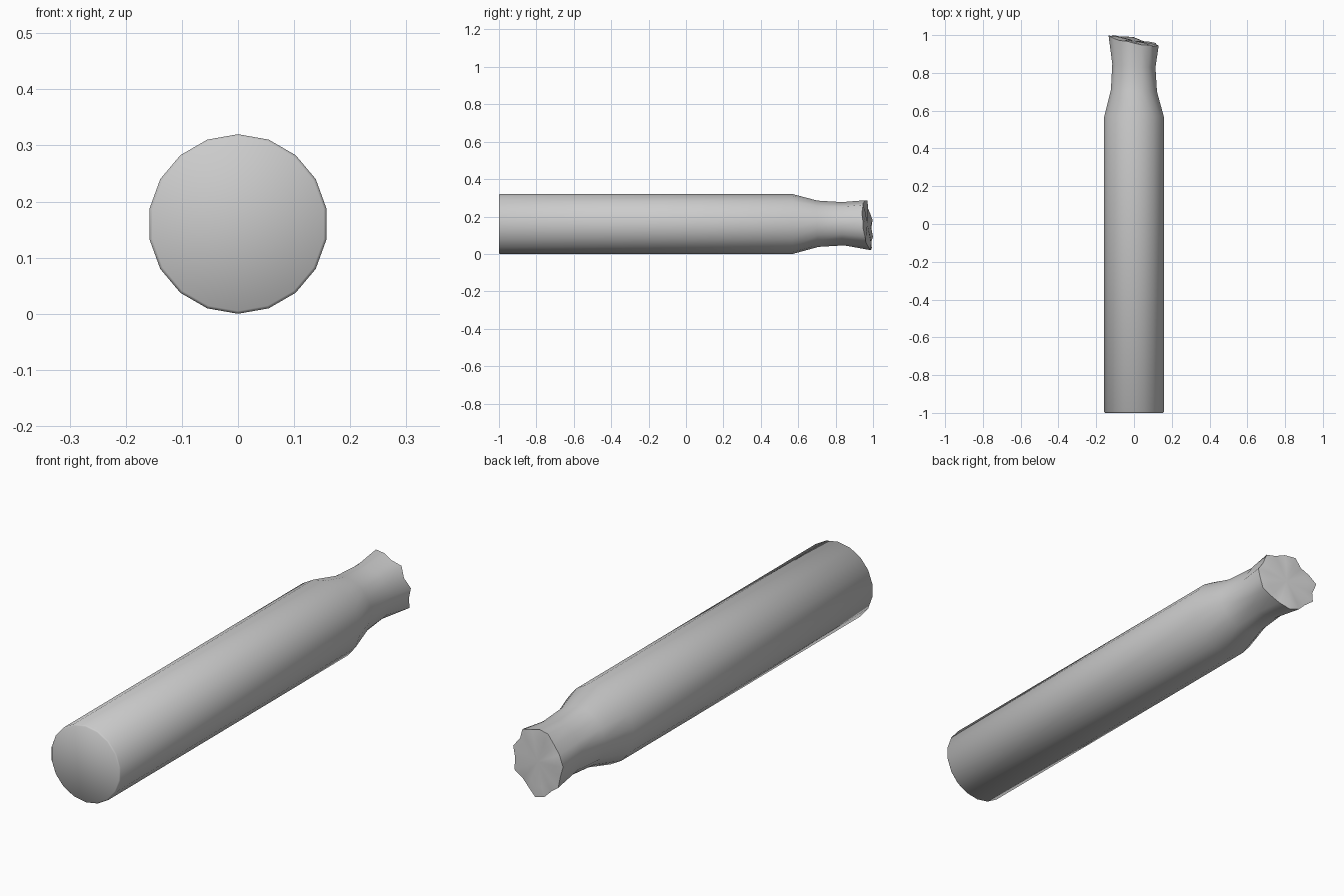
import bpy, bmesh, math

if "Cube" in bpy.data.objects:
    bpy.data.objects.remove(bpy.data.objects["Cube"])

N, ZC = 18, 0.16
bm = bmesh.new()

# radius multipliers of the crumpled rim, counter-clockwise from the top
crumple = [1.0, 1.05, 0.91, 0.97, 1.06, 0.93, 1.02, 0.94, 1.03,
           1.07, 0.95, 0.92, 1.04, 0.95, 1.03, 0.92, 1.05, 0.94]


def ring(y, r, amount=0.0, tilt=0.0, dz=0.0):
    """Ring across the y axis, optionally crumpled and slanted."""
    verts = []
    for k in range(N):
        a = math.pi / 2 + 2 * math.pi * k / N
        rr = r * (1 + amount * (crumple[k] - 1))
        x, z = rr * math.cos(a), rr * math.sin(a)
        yy = y - tilt * (0.19 * x + 0.10 * z) + tilt * 0.06 * (crumple[k] - 1)
        verts.append(bm.verts.new((x, yy, ZC + dz + z)))
    return verts


# body, shoulder, pinched neck, flared end, slightly sunken cap
rings = [ring(-1.0, 0.155), ring(-0.995, 0.16), ring(0.57, 0.16),
         ring(0.705, 0.123, 0.15, 0.2, 0.002), ring(0.84, 0.114, 0.4, 0.4, 0.003),
         ring(0.972, 0.129, 1.0, 1.0, -0.002), ring(0.975, 0.092, 0.8, 1.0, -0.002)]
for a, b in zip(rings, rings[1:]):
    for k in range(N):
        j = (k + 1) % N
        bm.faces.new((a[k], a[j], b[j], b[k]))
bm.faces.new(rings[0])
tip = bm.verts.new((0, 0.972, ZC))
for k in range(N):
    bm.faces.new((rings[-1][k], rings[-1][(k + 1) % N], tip))
bmesh.ops.recalc_face_normals(bm, faces=bm.faces)

# stretch so the crumpled end reaches y = 1 exactly
top = max(v.co.y for v in bm.verts)
for v in bm.verts:
    if v.co.y > 0.8:
        v.co.y += 1.0 - top

mesh = bpy.data.meshes.new("pinched_tube")
bm.to_mesh(mesh)
bm.free()
obj = bpy.data.objects.new("pinched_tube", mesh)
bpy.context.collection.objects.link(obj)
bpy.context.view_layer.objects.active = obj
obj.select_set(True)
bpy.ops.object.shade_smooth_by_angle(angle=math.radians(50))
